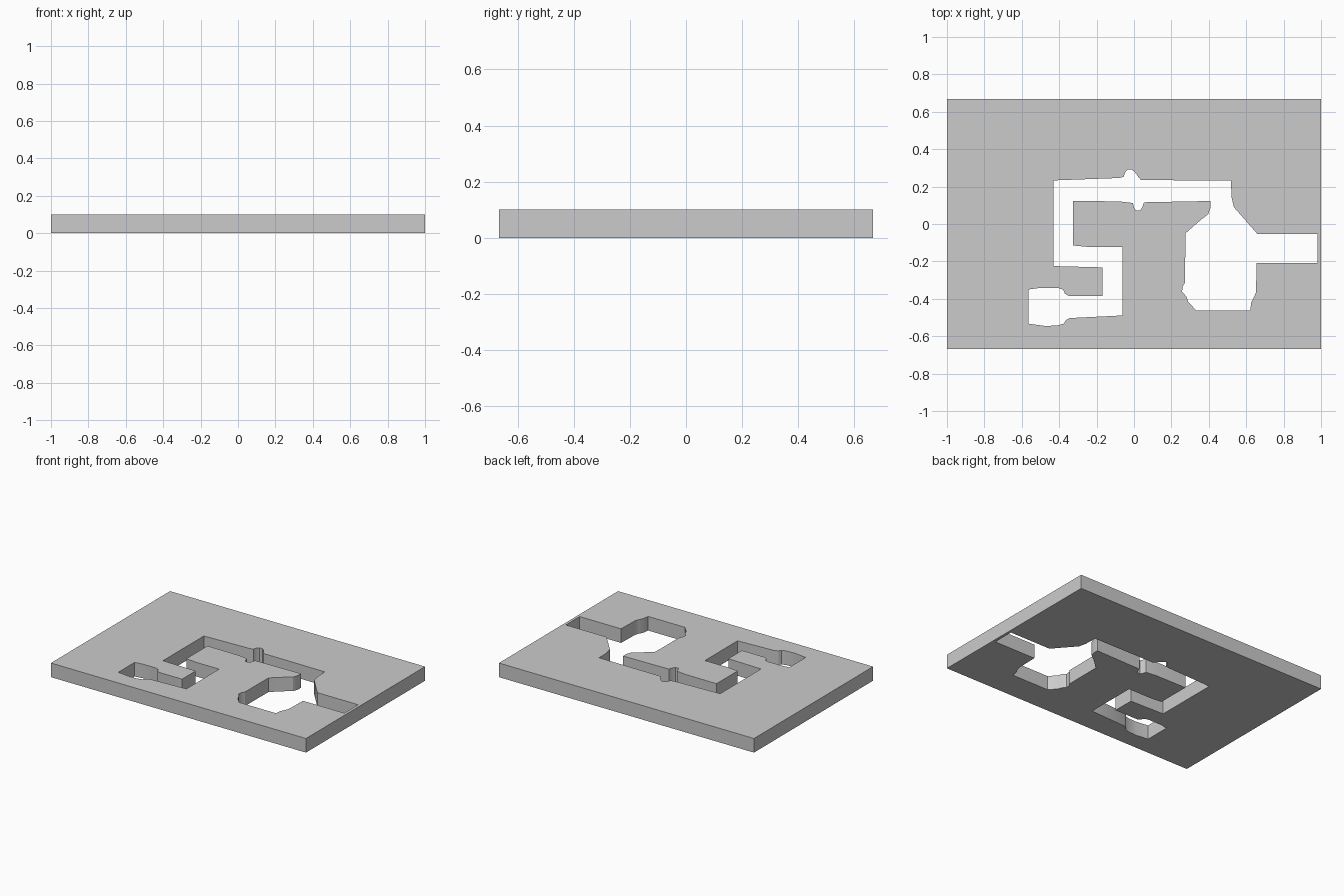
import bpy, bmesh

if "Cube" in bpy.data.objects:
    bpy.data.objects.remove(bpy.data.objects["Cube"])

HALF_X, HALF_Y, THICK = 1.0, 0.667, 0.1

# Outline of the cut-out, clockwise, section by section
upper_channel = [(-.431, .233), (-.08, .246), (-.055, .252), (-.048, .275), (-.034, .291),
                 (-.012, .291), (.006, .276), (.022, .253), (.037, .235), (.518, .232),
                 (.522, .142), (.534, .09)]
side_slot = [(.66, -.054), (.98, -.054), (.98, -.209), (.656, -.209)]
chamber = [(.652, -.365), (.642, -.39), (.627, -.42), (.621, -.463), (.333, -.463),
           (.289, -.415), (.28, -.388), (.257, -.362), (.26, -.334), (.273, -.313),
           (.275, -.05), (.355, .02), (.396, .052), (.408, .085), (.409, .123)]
lower_channel = [(.053, .116), (.044, .088), (.032, .071), (.01, .071), (0, .088),
                 (-.006, .112), (-.08, .121), (-.325, .123), (-.325, -.115),
                 (-.24, -.123), (-.062, -.123), (-.062, -.489)]
end_pocket = [(-.342, -.503), (-.364, -.514), (-.376, -.533), (-.412, -.543), (-.476, -.545),
              (-.565, -.533), (-.565, -.35), (-.503, -.342), (-.406, -.342), (-.38, -.35),
              (-.369, -.373), (-.348, -.385), (-.169, -.385), (-.169, -.232), (-.431, -.225)]


def prism(name, points, z0, z1):
    bm = bmesh.new()
    face = bm.faces.new([bm.verts.new((x, y, z0)) for x, y in points])
    ext = bmesh.ops.extrude_face_region(bm, geom=[face])
    top = [v for v in ext["geom"] if isinstance(v, bmesh.types.BMVert)]
    bmesh.ops.translate(bm, verts=top, vec=(0, 0, z1 - z0))
    bmesh.ops.recalc_face_normals(bm, faces=bm.faces)
    mesh = bpy.data.meshes.new(name)
    bm.to_mesh(mesh)
    bm.free()
    obj = bpy.data.objects.new(name, mesh)
    bpy.context.collection.objects.link(obj)
    return obj


# Flat rectangular plate
plate = prism("plate", [(-HALF_X, -HALF_Y), (HALF_X, -HALF_Y),
                        (HALF_X, HALF_Y), (-HALF_X, HALF_Y)], 0, THICK)

# Winding opening cut right through the plate
cutter = prism("opening_cutter", upper_channel + side_slot + chamber
               + lower_channel + end_pocket, -0.05, THICK + 0.05)
cut = plate.modifiers.new("opening", 'BOOLEAN')
cut.operation, cut.solver, cut.object = 'DIFFERENCE', 'EXACT', cutter

bpy.context.view_layer.objects.active = plate
cutter.select_set(False)
plate.select_set(True)
bpy.ops.object.modifier_apply(modifier=cut.name)
bpy.data.objects.remove(cutter)
bpy.ops.object.shade_smooth_by_angle()
